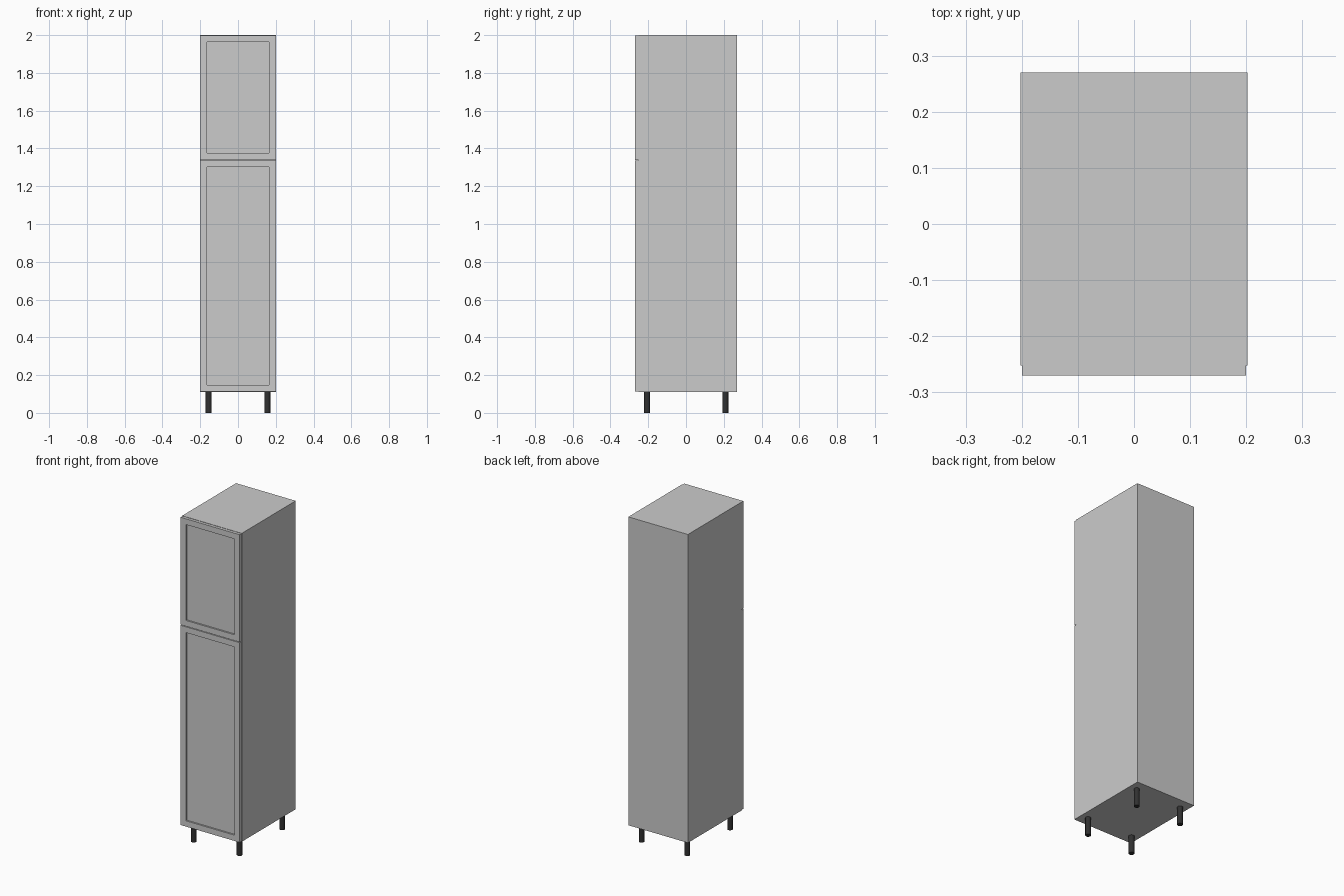
import bpy, bmesh
from mathutils import Vector

if "Cube" in bpy.data.objects:
    bpy.data.objects.remove(bpy.data.objects["Cube"])


def finish(name, bm):
    mesh = bpy.data.meshes.new(name)
    bmesh.ops.recalc_face_normals(bm, faces=bm.faces)
    bm.to_mesh(mesh)
    bm.free()
    ob = bpy.data.objects.new(name, mesh)
    bpy.context.collection.objects.link(ob)
    return ob


def box_bm(lo, hi):
    lo, hi = Vector(lo), Vector(hi)
    bm = bmesh.new()
    bmesh.ops.create_cube(bm, size=1)
    for v in bm.verts:
        v.co = Vector((lo[i] + (v.co[i] + 0.5) * (hi[i] - lo[i]) for i in range(3)))
    return bm


def box(name, lo, hi):
    return finish(name, box_bm(lo, hi))


W, T = 0.202, 0.015            # half width, panel thickness
FRONT, BACK = -0.252, 0.270    # carcass depth
BOTTOM, TOP = 0.11, 2.0
SPLIT = 1.338                  # height of the gap between the doors
IN = W - T

# Carcass panels
box("left_side", (-W, FRONT, BOTTOM), (-IN, BACK, TOP))
box("right_side", (IN, FRONT, BOTTOM), (W, BACK, TOP))
box("bottom_panel", (-IN, FRONT, BOTTOM), (IN, BACK, BOTTOM + T))
box("top_panel", (-IN, FRONT, TOP - T), (IN, BACK, TOP))
box("back_panel", (-IN, BACK - 0.006, BOTTOM + T), (IN, BACK, TOP - T))

# Shelves, one of them behind the door gap
for i, z in enumerate((0.52, 0.93, SPLIT, 1.67)):
    box(f"shelf_{i + 1}", (-IN, FRONT, z - T / 2), (IN, BACK - 0.006, z + T / 2))


# Framed doors with a recessed centre panel
def door(name, z0, z1, frame=0.05, depth=0.010):
    bm = box_bm((-0.2, -0.270, z0), (0.2, FRONT, z1))
    face = min(bm.faces, key=lambda f: f.calc_center_median().y)
    bmesh.ops.inset_region(bm, faces=[face], thickness=frame)
    # Extrude the panel inward for square recess walls
    ext = bmesh.ops.extrude_discrete_faces(bm, faces=[face])["faces"][0]
    bmesh.ops.translate(bm, verts=ext.verts[:], vec=(0, depth, 0))
    return finish(name, bm)


door("lower_door", BOTTOM + 0.002, SPLIT - 0.002)
door("upper_door", SPLIT + 0.002, TOP - 0.002)

# Round legs
black = bpy.data.materials.new("black_plastic")
black.diffuse_color = (0.03, 0.03, 0.03, 1)
black.use_nodes = True
black.node_tree.nodes["Principled BSDF"].inputs["Base Color"].default_value = black.diffuse_color
for side, x in (("left", -0.155), ("right", 0.155)):
    for end, y in (("front", -0.206), ("back", 0.208)):
        bpy.ops.mesh.primitive_cylinder_add(vertices=24, radius=0.016, depth=BOTTOM,
                                            location=(x, y, BOTTOM / 2))
        leg = bpy.context.object
        leg.name = f"{end}_{side}_leg"
        leg.data.materials.append(black)
        bpy.ops.object.shade_smooth_by_angle()
